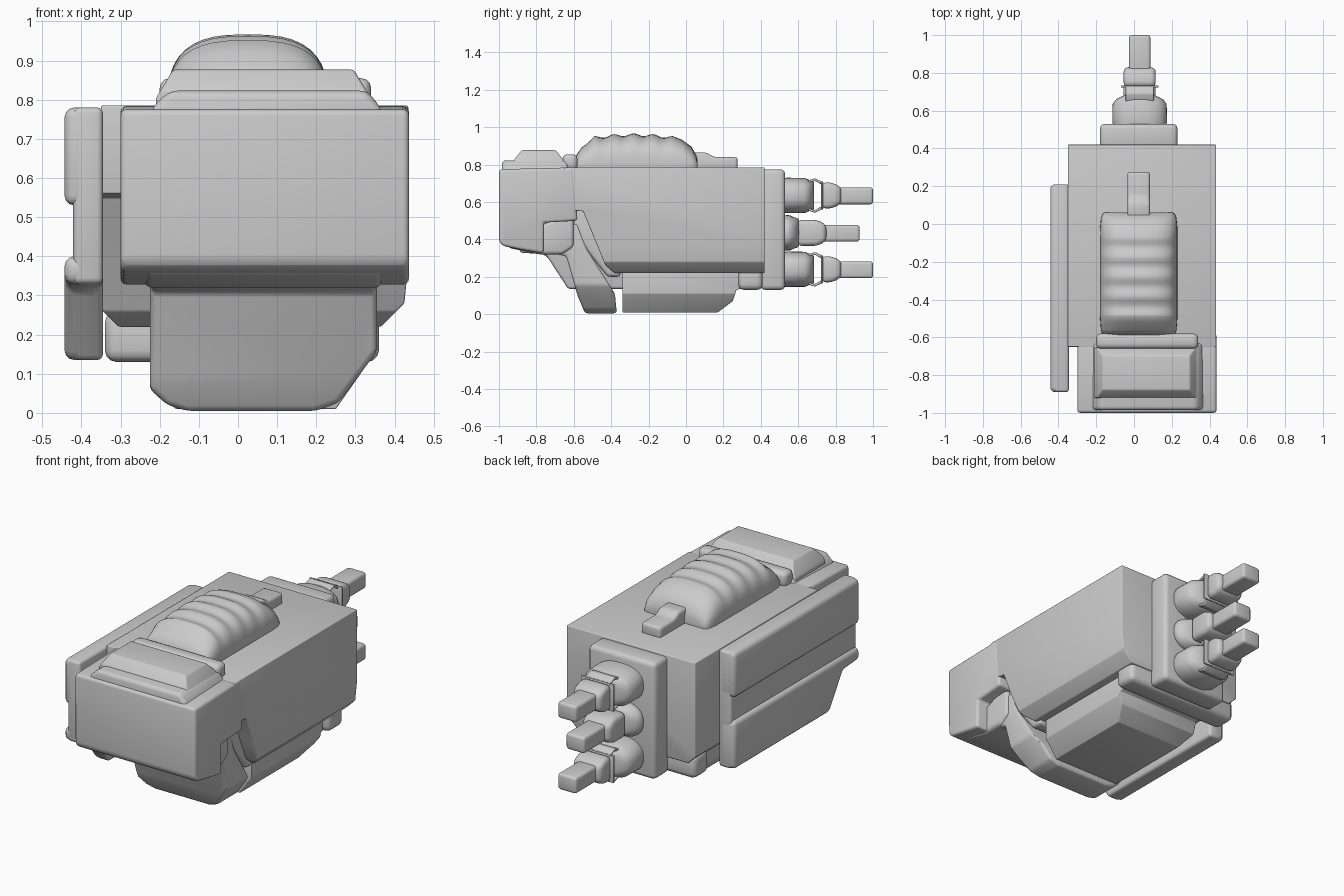
import bpy, bmesh, math
from mathutils import Vector

cube = bpy.data.objects.get("Cube")
if cube:
    bpy.data.objects.remove(cube, do_unlink=True)

# One plain grey for every part
GREY = (0.6, 0.6, 0.6, 1)
grey = bpy.data.materials.new("plain grey")
grey.use_nodes = True
grey.diffuse_color = GREY
grey.node_tree.nodes["Principled BSDF"].inputs["Base Color"].default_value = GREY


def finish(name, bm, angle=35):
    bmesh.ops.recalc_face_normals(bm, faces=bm.faces)
    mesh = bpy.data.meshes.new(name)
    bm.to_mesh(mesh)
    bm.free()
    mesh.materials.append(grey)
    obj = bpy.data.objects.new(name, mesh)
    bpy.context.collection.objects.link(obj)
    bpy.ops.object.select_all(action='DESELECT')
    obj.select_set(True)
    bpy.context.view_layer.objects.active = obj
    bpy.ops.object.shade_smooth_by_angle(angle=math.radians(angle))
    return obj


def prism(name, pts, lo, hi, bevel=0.02, axis='x', cuts=()):
    """Extrude a profile along x or y, slice it with planes, round the edges."""
    bm = bmesh.new()
    place = (lambda p, t: (t, p[0], p[1])) if axis == 'x' else (lambda p, t: (p[0], t, p[1]))
    a = [bm.verts.new(place(p, lo)) for p in pts]
    b = [bm.verts.new(place(p, hi)) for p in pts]
    bm.faces.new(a)
    bm.faces.new(b[::-1])
    for i in range(len(pts)):
        j = (i + 1) % len(pts)
        bm.faces.new((a[i], a[j], b[j], b[i]))
    bmesh.ops.recalc_face_normals(bm, faces=bm.faces)
    for point, normal in cuts:
        bmesh.ops.bisect_plane(bm, geom=bm.verts[:] + bm.edges[:] + bm.faces[:], dist=1e-5,
                               plane_co=point, plane_no=normal, clear_outer=True)
        bmesh.ops.holes_fill(bm, edges=[e for e in bm.edges if e.is_boundary])
    bmesh.ops.recalc_face_normals(bm, faces=bm.faces)
    sharp = [e for e in bm.edges if len(e.link_faces) == 2 and e.calc_face_angle() > 0.25]
    bmesh.ops.bevel(bm, geom=sharp, offset=bevel, segments=3, profile=0.5,
                    affect='EDGES', clamp_overlap=True)
    return finish(name, bm)


def box(name, x, y, z, bevel=0.02, cuts=()):
    pts = [(y[0], z[0]), (y[1], z[0]), (y[1], z[1]), (y[0], z[1])]
    return prism(name, pts, x[0], x[1], bevel, cuts=cuts)


def loft(name, stations, cx, cz, power=1.0, sides=40):
    """Skin rounded cross-sections (y, half width, half height) along y."""
    bm = bmesh.new()
    rings = []
    for y, rx, rz in stations:
        ring = []
        for i in range(sides):
            t = math.tau * i / sides
            c, s = math.cos(t), math.sin(t)
            ring.append(bm.verts.new((cx + rx * math.copysign(abs(c) ** power, c), y,
                                      cz + rz * math.copysign(abs(s) ** power, s))))
        rings.append(ring)
    for r, q in zip(rings, rings[1:]):
        for i in range(sides):
            j = (i + 1) % sides
            bm.faces.new((r[i], r[j], q[j], q[i]))
    bm.faces.new(rings[0])
    bm.faces.new(rings[-1])
    return finish(name, bm, 50)


CX = 0.03  # centre line of the housing

# Main housing with slanted front and chamfered lower sides
prism("main_housing", [(-0.65, 0.785), (0.42, 0.785), (0.42, 0.22), (-0.38, 0.22),
                       (-0.43, 0.26), (-0.55, 0.55), (-0.65, 0.56)], -0.35, 0.435, 0.02,
      cuts=[((0.435, 0, 0.38), (1, 0, -0.1)), ((0.425, 0, 0.28), (1, 0, -1)),
            ((-0.345, 0, 0.26), (-1, 0, -1))])
prism("inner_core", [(-0.66, 0.6), (-0.35, 0.6), (-0.35, 0.2), (-0.42, 0.2), (-0.62, 0.45)],
      -0.22, 0.35)
box("rear_lower_lip", (-0.34, 0.36), (0.28, 0.41), (0.13, 0.26), 0.03)

# Front head
prism("front_head", [(-1, 0.775), (-0.6, 0.785), (-0.58, 0.5), (-0.76, 0.49), (-0.76, 0.325),
                     (-0.88, 0.345), (-0.98, 0.365), (-1, 0.39)], -0.3, 0.437, 0.025)
prism("head_underside", [(-0.95, 0.4), (-0.6, 0.55), (-0.6, 0.36), (-0.66, 0.32), (-0.78, 0.32),
                         (-0.95, 0.355)], -0.24, 0.37)
prism("head_crown", [(-0.23, 0.74), (-0.22, 0.78), (-0.175, 0.823), (0.33, 0.823),
                     (0.365, 0.78), (0.38, 0.74)], -0.985, -0.63, 0.02, 'y')
box("crown_plate", (-0.21, 0.345), (-0.92, -0.655), (0.78, 0.877), 0.02,
    cuts=[((-0.2, 0, 0.82), (-1, 0, 0.6)), ((0.33, 0, 0.82), (1, 0, 0.6)),
          ((0, -0.92, 0.825), (0, -1, 0.8)), ((0, -0.655, 0.825), (0, 1, 0.8))])
box("crown_rear_strip", (-0.2, 0.34), (-0.66, -0.58), (0.77, 0.855), 0.025)

# Slanted guard under the head
prism("front_guard", [(-0.76, 0.485), (-0.58, 0.485), (-0.53, 0.35), (-0.38, 0.11), (-0.37, 0.005),
                      (-0.54, 0.005), (-0.58, 0.1), (-0.64, 0.31), (-0.76, 0.335)],
      -0.225, 0.355, 0.015,
      cuts=[((-0.225, 0, 0.06), (-0.9, 0, -1)), ((0.35, 0, 0.15), (1, 0, -0.75)),
            ((-0.12, 0, 0.002), (-0.3, 0, -1)), ((0.19, 0, 0.002), (0.35, 0, -1))])

# Lower magazine
prism("lower_magazine", [(-0.34, 0.26), (-0.34, 0.01), (0.17, 0.01), (0.25, 0.07), (0.27, 0.13),
                         (0.31, 0.14), (0.31, 0.26)], -0.2, 0.32, 0.02,
      cuts=[((-0.16, 0, 0.01), (-1, 0, -0.7)), ((0.25, 0, 0.01), (1, 0, -0.7))])

# Side panel: thin core with raised upper and lower slabs, and a stepped front
panel = [(-0.89, 0.78), (0.21, 0.78), (0.21, 0.135), (-0.63, 0.135), (-0.75, 0.32), (-0.89, 0.33)]
prism("side_panel_core", panel, -0.421, -0.345, 0.015)
for label, plane in (("upper", ((0, 0, 0.53), (0, 0, -1))), ("lower", ((0, 0, 0.4), (0, 0, 1)))):
    prism(label + "_side_panel", panel, -0.443, -0.345, 0.025, cuts=[plane])

# Ribbed dome on the roof
dome = [(-0.592, 0.17, 0.03), (-0.587, 0.19, 0.06), (-0.56, 0.2, 0.1), (-0.52, 0.203, 0.13)]
for i in range(33):
    y = -0.49 + 0.42 * i / 32
    crest = 0.155 + 0.015 * math.sin(math.pi * i / 32) + 0.007 * math.cos(math.tau * i / 8)
    dome.append((y, 0.205, crest))
dome += [(-0.02, 0.205, 0.142), (0.03, 0.2, 0.105), (0.055, 0.19, 0.06), (0.062, 0.175, 0.03)]
loft("ribbed_dome", dome, 0.025, 0.79, 0.72)

# Rear sight
prism("rear_sight", [(0.03, 0.77), (0.03, 0.865), (0.11, 0.865), (0.15, 0.84), (0.275, 0.84),
                     (0.275, 0.77)], -0.035, 0.085, 0.015)

# Nozzle plate and three nozzles
box("nozzle_plate", (-0.18, 0.23), (0.4, 0.53), (0.13, 0.775), 0.025)
for label, z, shift in (("top", 0.635, 0), ("middle", 0.435, -0.08), ("bottom", 0.24, 0)):
    end = 0.685 + shift
    loft(label + "_nozzle_cup", [(0.5, 0.13, 0.09), (0.54, 0.145, 0.095), (end - 0.05, 0.143, 0.094),
                                 (end - 0.025, 0.125, 0.083), (end - 0.012, 0.1, 0.08),
                                 (end, 0.07, 0.07)], CX, z, 0.8)
    if shift == 0:
        # Thin curved straps bridging the open gap
        for side in (-1, 1):
            prism(label + "_nozzle_strap",
                  [(0.65, z + side * 0.08), (0.69, z + side * 0.092), (0.735, z + side * 0.07),
                   (0.73, z + side * 0.055), (0.69, z + side * 0.078), (0.65, z + side * 0.068)],
                  CX - 0.075, CX + 0.075, 0.004)
        box(label + "_nozzle_flange", (CX - 0.1, CX + 0.1), (0.722, 0.732), (z - 0.075, z + 0.075), 0.003)
    box(label + "_nozzle_block", (CX - 0.085, CX + 0.085), (0.725 + 1.6 * shift, 0.83 + shift),
        (z - 0.07, z + 0.07), 0.025,
        cuts=[((0, 0.78 + shift, z + 0.07), (0, 0.5, 1)), ((0, 0.78 + shift, z - 0.07), (0, 0.5, -1))])
    box(label + "_nozzle_rod", (CX - 0.057, CX + 0.057), (0.77 + shift, 1 + 0.9 * shift),
        (z - 0.047, z + 0.043), 0.015)
